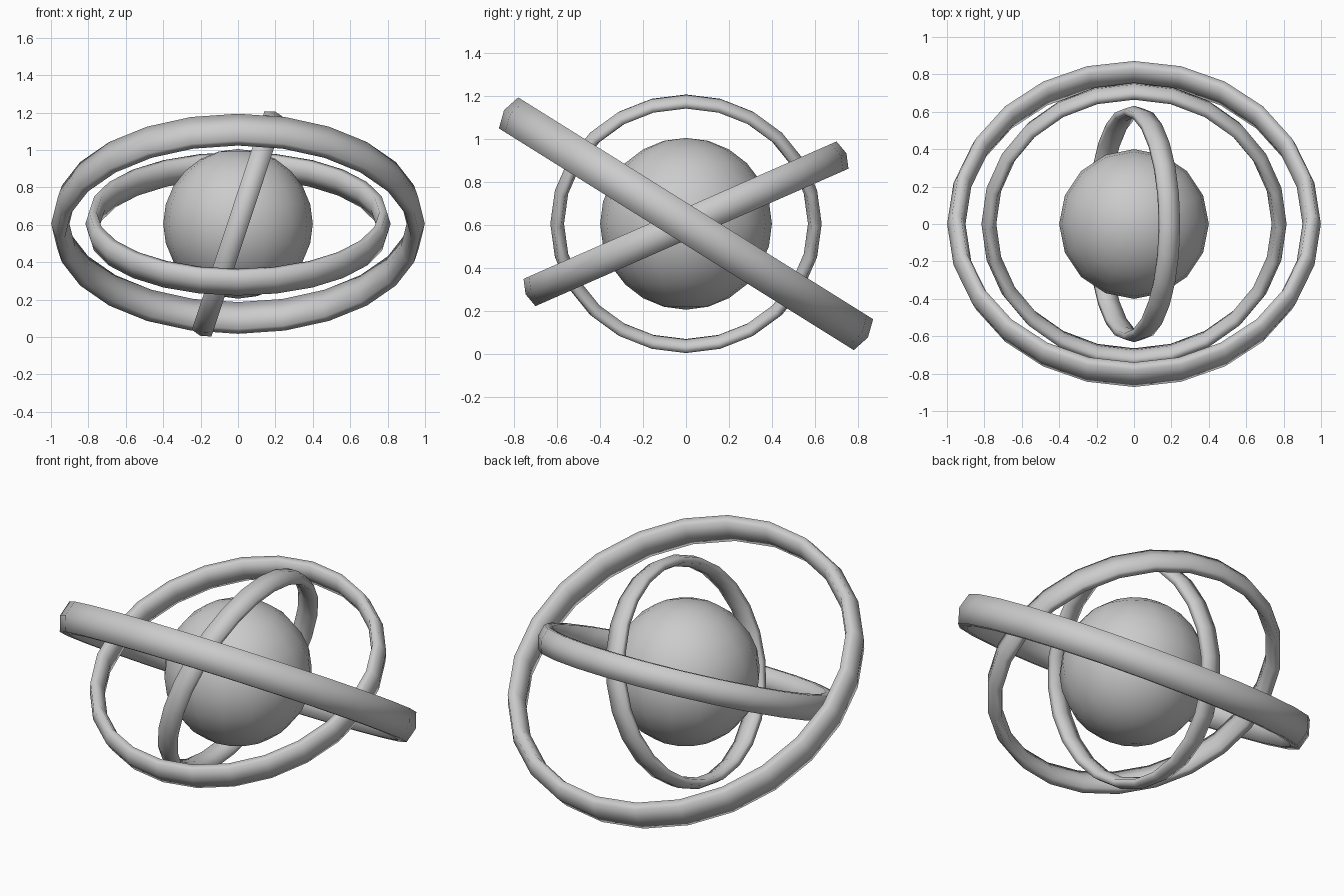
import bpy, bmesh
from math import radians, sin, cos, pi

cube = bpy.data.objects.get("Cube")
if cube:
    bpy.data.objects.remove(cube, do_unlink=True)

CENTRE = (0, 0, 0.605)

grey = bpy.data.materials.new("plain grey")
grey.use_nodes = True
colour = (0.6, 0.6, 0.6, 1)
grey.diffuse_color = colour
grey.node_tree.nodes["Principled BSDF"].inputs["Base Color"].default_value = colour


def finish(obj, name):
    obj.name = obj.data.name = name
    obj.data.materials.append(grey)
    for face in obj.data.polygons:
        face.use_smooth = True


def ring(name, major, minor, tilt, segments=24, sides=6):
    """Hexagonal tube ring, twice as tall along its axis as it is thick."""
    bm = bmesh.new()
    loops = []
    for i in range(segments):
        a = 2 * pi * i / segments
        loop = []
        for j in range(sides):
            b = 2 * pi * j / sides
            r = major + minor * cos(b)
            loop.append(bm.verts.new((r * cos(a), r * sin(a), 2 * minor * sin(b))))
        loops.append(loop)
    for i in range(segments):
        here, there = loops[i], loops[(i + 1) % segments]
        for j in range(sides):
            k = (j + 1) % sides
            bm.faces.new((here[j], there[j], there[k], here[k]))
    mesh = bpy.data.meshes.new(name)
    bm.to_mesh(mesh)
    bm.free()
    obj = bpy.data.objects.new(name, mesh)
    bpy.context.collection.objects.link(obj)
    obj.location = CENTRE
    obj.rotation_euler = [radians(t) for t in tilt]
    finish(obj, name)


# Central globe
bpy.ops.mesh.primitive_uv_sphere_add(segments=16, ring_count=12, radius=0.4, location=CENTRE)
finish(bpy.context.object, "globe")

# Three nested tilted rings
ring("outer_ring", 0.95, 0.049, (-32, 0, 0))
ring("middle_ring", 0.776, 0.04, (23.7, 0, 0))
ring("inner_ring", 0.6, 0.032, (0, -71.6, 0))
